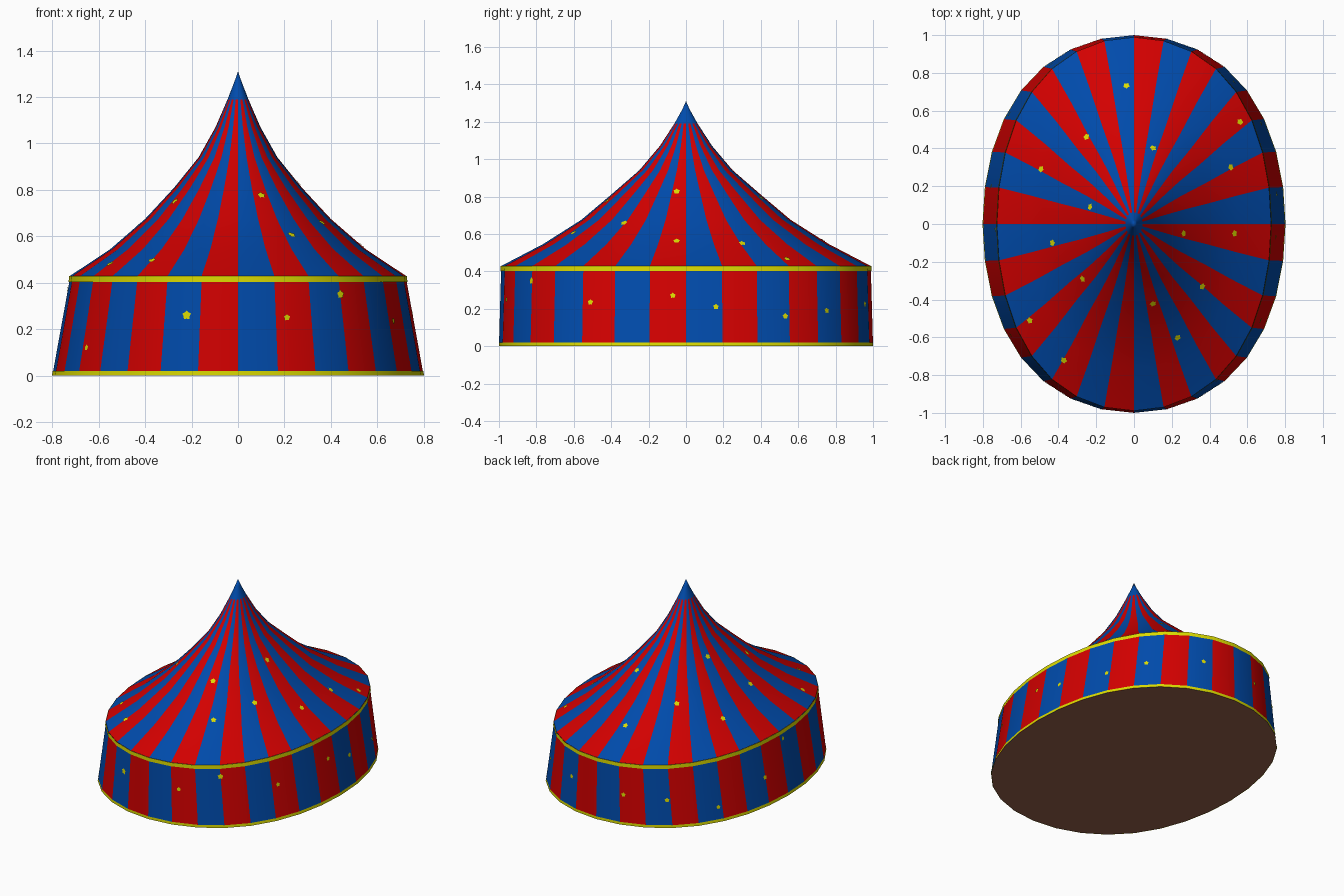
import bpy, math
from mathutils import Vector
from mathutils.bvhtree import BVHTree

if "Cube" in bpy.data.objects:
    bpy.data.objects.remove(bpy.data.objects["Cube"])

SIDES = 32

def material(name, rgb):
    m = bpy.data.materials.new(name)
    m.diffuse_color = (*rgb, 1)
    m.use_nodes = True
    m.node_tree.nodes["Principled BSDF"].inputs["Base Color"].default_value = m.diffuse_color
    return m

BLUE = material("canvas blue", (0.0, 0.07, 0.41))
RED = material("canvas red", (0.65, 0.0, 0.0))
YELLOW = material("trim yellow", (0.70, 0.70, 0.0))
BROWN = material("floor brown", (0.30, 0.12, 0.07))

def ring(rx, ry, z):
    """One oval ring of points, starting at the front (-y)."""
    pts = []
    for i in range(SIDES):
        a = 2 * math.pi * i / SIDES
        pts.append((rx * math.sin(a + math.radians(3.2) * math.sin(2 * a)), -ry * math.cos(a), z))
    return pts

def make(name, verts, faces, mats, rule=None, smooth=False):
    me = bpy.data.meshes.new(name)
    me.from_pydata(verts, [], faces)
    for m in mats:
        me.materials.append(m)
    for p in me.polygons:
        p.use_smooth = smooth
        if rule:
            p.material_index = rule(p)
    me.update()
    ob = bpy.data.objects.new(name, me)
    bpy.context.collection.objects.link(ob)
    return ob

def loft(name, profile, mats, rule=None, smooth=False, tip=None):
    verts = [v for r in profile for v in ring(*r)]
    faces = []
    for k in range(len(profile) - 1):
        for i in range(SIDES):
            j = (i + 1) % SIDES
            a, b = k * SIDES, (k + 1) * SIDES
            faces.append((a + i, a + j, b + j, b + i))
    if tip:
        a = (len(profile) - 1) * SIDES
        verts.append(tip)
        faces += [(a + i, a + (i + 1) % SIDES, len(verts) - 1) for i in range(SIDES)]
    return make(name, verts, faces, mats, rule, smooth)

# alternating canvas stripes, with a plain blue tip on the roof
def stripes(p):
    return 0 if p.center.z > 1.2 else p.index % SIDES % 2

WALL = [(0.80, 1.0, 0.0), (0.724, 0.988, 0.42)]
ROOF = [(0.726, 0.989, 0.428), (0.55, 0.765, 0.545), (0.40, 0.56, 0.675), (0.275, 0.40, 0.81),
        (0.17, 0.25, 0.94), (0.097, 0.14, 1.07), (0.045, 0.062, 1.19), (0.016, 0.02, 1.265)]
wall = loft("tent_wall", WALL, [BLUE, RED], stripes, True)
roof = loft("tent_roof", ROOF, [BLUE, RED], stripes, True, tip=(0, 0, 1.31))

# floor
make("floor", ring(0.80, 1.0, 0.0), [tuple(reversed(range(SIDES)))], [BROWN])

# thin yellow trim around the eaves and the foot
loft("eaves_trim", [(0.7305, 0.991, 0.402), (0.7275, 0.9905, 0.428)], [YELLOW], smooth=True)
loft("foot_trim", [(0.802, 1.001, 0.0), (0.7985, 1.001, 0.019)], [YELLOW], smooth=True)

# small stars dropped onto the canvas along a viewing direction
def tree(ob):
    return BVHTree.FromPolygons([v.co.copy() for v in ob.data.vertices],
                                [tuple(p.vertices) for p in ob.data.polygons])

star_verts, star_faces = [], []

def star(bvh, origin, direction, size):
    hit, n, _, _ = bvh.ray_cast(Vector(origin), Vector(direction))
    if hit is None:
        return
    if n.dot(Vector(direction)) > 0:
        n = -n
    side = Vector((0, 0, 1)).cross(n).normalized()
    up = n.cross(side)
    base = len(star_verts)
    for k in range(10):
        r = size if k % 2 == 0 else size * 0.72
        a = 2 * math.pi * k / 10
        star_verts.append(hit + n * 0.004 - side * r * math.sin(a) + up * r * math.cos(a))
    star_faces.append(tuple(range(base, base + 10)))

roof_tree, wall_tree = tree(roof), tree(wall)
ROOF_STARS = [(-.04, .73), (-.25, .46), (.10, .40), (-.49, .29), (-.23, .09), (-.43, -.10),
              (-.27, -.29), (-.55, -.51), (-.37, -.72), (.10, -.42), (.23, -.60), (.36, -.33),
              (.26, -.05), (.53, -.05), (.51, .30), (.56, .54)]
for x, y in ROOF_STARS:
    star(roof_tree, (x, y, 3), (0, 0, -1), 0.019)
FRONT = [(-.22, .26, .021), (.21, .25, .015), (.44, .35, .019), (-.65, .12, .014)]
BACK = [(.22, .225, .016), (-.19, .21, .016), (-.44, .19, .017)]
RIGHT = [(-.51, .235, .016), (-.07, .27, .016), (.16, .21, .016), (.53, .16, .016), (.75, .19, .016)]
LEFT = [(.58, .10, .015), (.20, .19, .016), (-.03, .37, .015)]
for u, z, s in FRONT:
    star(wall_tree, (u, -3, z), (0, 1, 0), s)
for u, z, s in BACK:
    star(wall_tree, (u, 3, z), (0, -1, 0), s)
for u, z, s in RIGHT:
    star(wall_tree, (3, u, z), (-1, 0, 0), s)
for u, z, s in LEFT:
    star(wall_tree, (-3, u, z), (1, 0, 0), s)
make("stars", star_verts, star_faces, [YELLOW])
